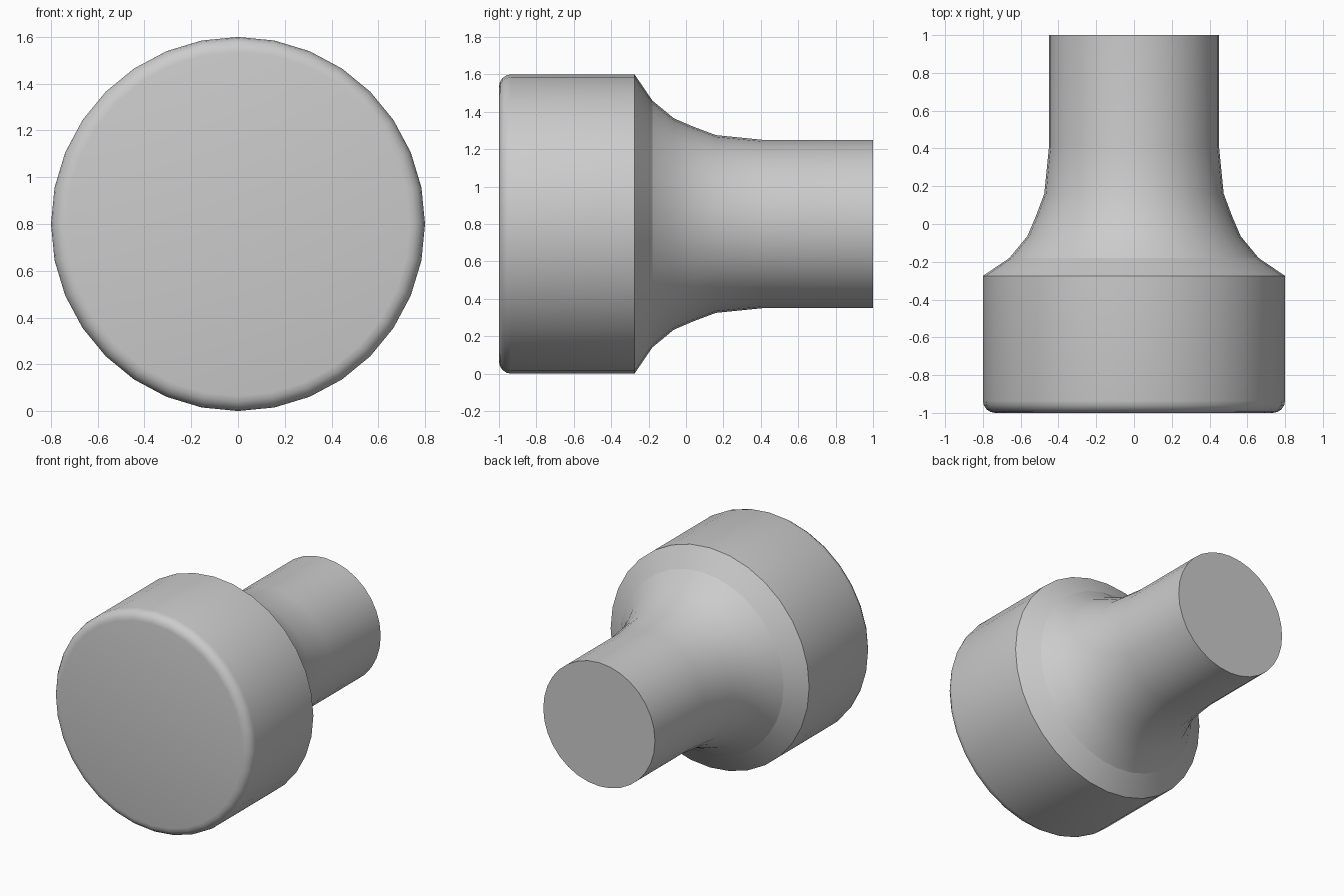
import bpy
import bmesh
from math import sin, cos, pi
from mathutils import Vector

default = bpy.data.objects.get("Cube")
if default:
    bpy.data.objects.remove(default, do_unlink=True)

SIDES = 32
HEIGHT = 0.8  # height of the turning axis

# Plain grey
grey = bpy.data.materials.new("plain_grey")
grey.use_nodes = True
colour = (0.6, 0.6, 0.6, 1)
grey.diffuse_color = colour
grey.node_tree.nodes["Principled BSDF"].inputs["Base Color"].default_value = colour

# Profile as (radius, y): rounded front rim, head, flared neck, stem
RIM = 0.065
STEPS = 4
profile = [(0.8 - RIM + RIM * sin(a), -1 + RIM - RIM * cos(a))
           for a in (i * pi / 2 / STEPS for i in range(STEPS + 1))]
shoulder = len(profile)
profile += [(0.8, -0.275), (0.66, -0.18), (0.565, -0.065), (0.52, 0.04),
            (0.475, 0.16), (0.45, 0.41), (0.45, 1.0)]
sharp_rings = {shoulder, shoulder + 1, len(profile) - 1}

bm = bmesh.new()
rings = []
for radius, y in profile:
    angles = [2 * pi * i / SIDES for i in range(SIDES)]
    rings.append([bm.verts.new(Vector((radius * sin(a), y, HEIGHT + radius * cos(a))))
                  for a in angles])

# Walls between neighbouring rings, then the two end caps
for near, far in zip(rings, rings[1:]):
    for i in range(SIDES):
        j = (i + 1) % SIDES
        bm.faces.new((near[i], near[j], far[j], far[i]))
bm.faces.new(rings[0])
bm.faces.new(rings[-1])
bmesh.ops.recalc_face_normals(bm, faces=bm.faces)

# Smooth shading with crisp shoulder, neck and stem edges
for face in bm.faces:
    face.smooth = True
for index in sharp_rings:
    ring = rings[index]
    for i in range(SIDES):
        bm.edges.get((ring[i], ring[(i + 1) % SIDES])).smooth = False

mesh = bpy.data.meshes.new("round_knob")
bm.to_mesh(mesh)
bm.free()
mesh.materials.append(grey)
knob = bpy.data.objects.new("round_knob", mesh)
bpy.context.collection.objects.link(knob)
